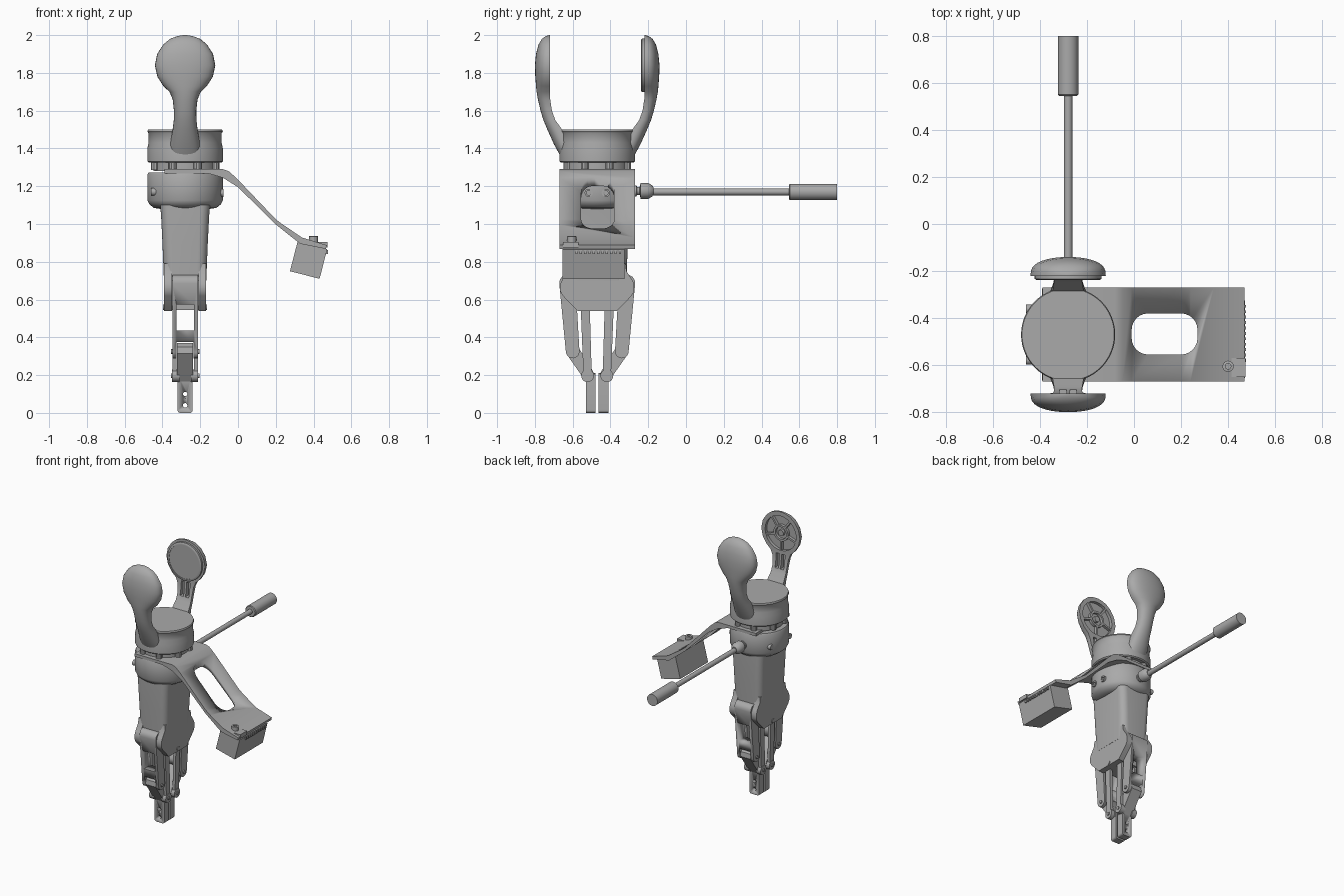
import bpy, bmesh, math
from mathutils import Vector, Matrix

if "Cube" in bpy.data.objects:
    bpy.data.objects.remove(bpy.data.objects["Cube"])

CX, CY = -0.28, -0.47          # main tool axis
grey = bpy.data.materials.new("mid grey")
grey.diffuse_color = (0.40, 0.40, 0.40, 1)
grey.use_nodes = True
grey.node_tree.nodes["Principled BSDF"].inputs["Base Color"].default_value = grey.diffuse_color


def finish(name, bm, smooth=True):
    bmesh.ops.recalc_face_normals(bm, faces=bm.faces)
    me = bpy.data.meshes.new(name)
    bm.to_mesh(me)
    bm.free()
    me.materials.append(grey)
    ob = bpy.data.objects.new(name, me)
    bpy.context.collection.objects.link(ob)
    if smooth:
        activate(ob)
        bpy.ops.object.shade_smooth_by_angle(angle=math.radians(35))
    return ob


def activate(ob):
    bpy.ops.object.select_all(action='DESELECT')
    ob.select_set(True)
    bpy.context.view_layer.objects.active = ob


def loft(name, rings):
    """Skin a list of equal-length closed rings and cap the ends."""
    bm = bmesh.new()
    vs = [[bm.verts.new(p) for p in r] for r in rings]
    n = len(vs[0])
    for a, b in zip(vs, vs[1:]):
        for i in range(n):
            bm.faces.new((a[i], a[(i + 1) % n], b[(i + 1) % n], b[i]))
    bm.faces.new(vs[0])
    bm.faces.new(vs[-1])
    return finish(name, bm)


def prism(name, pts, axis, a, b):
    """Extrude a 2D outline along x, y or z from a to b."""
    put = {'x': lambda p, t: (t, p[0], p[1]),
           'y': lambda p, t: (p[0], t, p[1]),
           'z': lambda p, t: (p[0], p[1], t)}[axis]
    return loft(name, [[put(p, t) for p in pts] for t in (a, b)])


def box(name, x0, x1, y0, y1, z0, z1):
    return prism(name, [(x0, y0), (x1, y0), (x1, y1), (x0, y1)], 'z', z0, z1)


def turned(name, axis, centre, profile, n=40):
    """Lathe (radius, position) pairs around an axis line."""
    rings = []
    for r, t in profile:
        ring = []
        for i in range(n):
            a = 2 * math.pi * i / n
            u, v = centre[0] + r * math.cos(a), centre[1] + r * math.sin(a)
            ring.append({'x': (t, u, v), 'y': (u, t, v), 'z': (u, v, t)}[axis])
        rings.append(ring)
    return loft(name, rings)


def capsule(p, q, rp, rq, n=10):
    """Outline around two circles."""
    d = Vector(q) - Vector(p)
    base = math.atan2(d.y, d.x)
    pts = []
    for c, r, start in ((p, rp, base + math.pi / 2), (q, rq, base - math.pi / 2)):
        for i in range(n + 1):
            a = start + math.pi * i / n
            pts.append((c[0] + r * math.cos(a), c[1] + r * math.sin(a)))
    return pts


def rounded(x0, x1, y0, y1, r, n=6):
    pts = []
    for k, (cx, cy) in enumerate(((x1 - r, y1 - r), (x0 + r, y1 - r), (x0 + r, y0 + r), (x1 - r, y0 + r))):
        for i in range(n + 1):
            a = math.pi / 2 * (k + i / n)
            pts.append((cx + r * math.cos(a), cy + r * math.sin(a)))
    return pts


def cut(ob, *cutters):
    for c in cutters:
        m = ob.modifiers.new("cut", 'BOOLEAN')
        m.operation, m.solver, m.object = 'DIFFERENCE', 'EXACT', c
        activate(ob)
        bpy.ops.object.modifier_apply(modifier=m.name)
        bpy.data.objects.remove(c)


# Hub, gap ring and lower collar
turned("upper_hub", 'z', (CX, CY), [(.192, 1.325), (.2, 1.332), (.2, 1.40), (.193, 1.43), (.193, 1.48), (.2, 1.49), (.196, 1.5)], 64)
turned("gap_ring", 'z', (CX, CY), [(.168, 1.28), (.168, 1.33)], 48)
for i in range(8):
    a = math.pi / 4 * (i + .5)
    turned("gap_lug", 'z', (CX + .172 * math.cos(a), CY + .172 * math.sin(a)), [(.022, 1.285), (.022, 1.33)], 10)
turned("lower_collar", 'z', (CX, CY), [(.13, 1.08), (.165, 1.085), (.19, 1.105), (.2, 1.125), (.2, 1.262), (.194, 1.272)], 64)
for i, dy in enumerate((-.045, .045)):
    turned("collar_screw", 'x', (CY + dy, 1.165), [(.022, CX + .18), (.022, CX + .204), (.012, CX + .204), (.012, CX + .196)], 14)
    turned("hub_screw", 'x', (CY + dy * 2.4, 1.17), [(.02, CX - .18), (.02, CX - .15)], 14)

# Two paddle arms: z, half width, outer offset, inner offset
ARM = [(1.36, .085, .195, .12), (1.42, .08, .228, .15), (1.5, .066, .264, .186), (1.55, .06, .285, .222),
       (1.6, .059, .30, .24), (1.66, .066, .314, .249), (1.70, .083, .321, .25), (1.73, .115, .324, .25),
       (1.78, .147, .328, .25), (1.84, .16, .33, .25), (1.90, .148, .324, .25), (1.95, .116, .311, .25),
       (1.98, .08, .293, .25), (1.995, .04, .272, .25), (2.0, .008, .256, .25)]
for s, label in ((-1, "front"), (1, "back")):
    rings = []
    for z, w, o, i in ARM:
        ring = []
        for k in range(21):
            a = math.pi * k / 20
            ring.append((CX + w * math.cos(a), CY + s * (i + (o - i) * max(0, math.sin(a)) ** .7), z))
        rings.append(ring)
    arm = loft(label + "_arm", rings)
    ys = sorted((CY + s * .2, CY + s * .272))
    cut(arm, turned("c", 'y', (CX, 1.84), [(.128, ys[0]), (.128, ys[1])]),
        *[box("c", CX + x - .014, CX + x + .014, ys[0], ys[1], 1.58, 1.685) for x in (-.022, .022)])
    activate(arm)
    bpy.ops.object.shade_smooth_by_angle(angle=math.radians(35))

# Open ribs in the front paddle, round pad in the back one
y0, y1 = CY - .275, CY - .252
turned("paddle_ring", 'y', (CX, 1.84), [(.06, y0), (.06, y1), (.045, y1), (.045, y0)])
turned("paddle_boss", 'y', (CX, 1.84), [(.022, y0), (.022, y1)], 16)
for i in range(5):
    rib = box("paddle_rib", .055, .132, y0, y1, -.007, .007)
    rib.data.transform(Matrix.Translation((CX, 0, 1.84)) @ Matrix.Rotation(math.radians(72 * i + 18), 4, 'Y'))
turned("paddle_pad", 'y', (CX, 1.84), [(.142, CY + .275), (.142, CY + .237), (.134, CY + .232), (.126, CY + .232), (.126, CY + .235)], 48)

# Side handle with fitting and grip
turned("handle_fitting", 'y', (CX, 1.175), [(.03, -.30), (.03, -.262), (.022, -.26), (.022, -.245), (.042, -.24), (.042, -.2), (.03, -.18), (.02, -.172)], 24)
turned("handle_rod", 'y', (CX, 1.17), [(.018, -.2), (.018, .56)], 24)
turned("handle_grip", 'y', (CX, 1.17), [(.038, .545), (.043, .55), (.043, .8)], 32)

# Bent bracket with a rounded slot
plate = prism("bracket", [(-.39, 1.29), (-.08, 1.29), (-.05, 1.28), (-.01, 1.245), (.2, 1.025), (.24, .995), (.34, .928), (.47, .888),
                          (.465, .868), (.33, .895), (.285, .93), (.2, .998), (.0, 1.195), (-.08, 1.245), (-.16, 1.268), (-.39, 1.268)], 'y', -.67, -.27)
cut(plate, prism("c", rounded(-.01, .27, -.555, -.38, .07), 'z', .8, 1.4))

# Sensor box under the bracket, with pins and a plug
prism("sensor_box", [(.315, .905), (.472, .866), (.432, .71), (.275, .75)], 'y', -.655, -.325)
for i in range(11):
    y = -.58 + i * .023
    box("box_pin", .452, .477, y - .006, y + .006, .842, .862)
box("plug_base", .36, .475, -.65, -.57, .875, .905)
turned("plug_post", 'z', (.4, -.605), [(.024, .88), (.024, .935), (.012, .937), (.012, .92)], 16)

# Tapered body column
loft("body_column", [[(x, y, z) for x, y in rounded(CX - w, CX + w, CY - d, CY + d, .05)]
                     for z, w, d in ((.70, .112, .155), (.9, .120, .162), (1.04, .127, .165), (1.1, .132, .165))])

# Palm: two cheek plates around a core
HALF = [(.105, .54), (.182, .62), (.196, .645), (.196, .68), (.185, .705), (.155, .75), (.15, .79)]
outline = [(CY + u, z) for u, z in HALF] + [(CY - u, z) for u, z in reversed(HALF)]
for s in (-1, 1):
    prism("palm_cheek", outline, 'x', CX + s * .07, CX + s * .111)
    turned("palm_pin", 'x', (CY, .56), [(.015, CX + s * .10), (.015, CX + s * .116)], 14)
box("palm_core", CX - .071, CX + .071, CY - .1, CY + .1, .545, .76)

# Pair of linkage fingers
for s in (-1, 1):
    def flip(pts):
        return [(CY + s * u, z) for u, z in pts]
    # outer link with window and fork
    link = prism("outer_link", flip(capsule((.158, .688), (.13, .325), .043, .036)), 'x', CX - .068, CX + .068)
    cut(link, box("c", CX - .046, CX + .046, CY - .4, CY + .4, .435, .575),
        box("c", CX - .045, CX + .045, CY - .4, CY + .4, .2, .375))
    # coupler between the outer link and the tip
    prism("coupler", flip([(.13, .37), (.105, .355), (.03, .235), (.012, .2), (.012, .17), (.06, .165), (.165, .315), (.16, .35)]),
          'x', CX - .042, CX + .042)
    # finger tip with two screw holes
    tip = prism("finger_tip", rounded(CX - .04, CX + .04, 0, .21, .014), 'y', *sorted((CY + s * .008, CY + s * .06)))
    cut(tip, *[turned("c", 'y', (CX, z), [(.012, -.8), (.012, -.2)], 12) for z in (.04, .1)])
    for side in (-1, 1):
        # inner link plates and pivot pins
        xa, xb = CX + side * .046, CX + side * .067
        prism("inner_link", flip(capsule((.064, .58), (.051, .2), .024, .022)), 'x', xa, xb)
        turned("tip_joint", 'x', (CY + s * .051, .197), [(.034, CX + side * .03), (.034, CX + side * .069)], 20)
        for u, z in ((.051, .197), (.13, .325)):
            turned("pivot_pin", 'x', (CY + s * u, z), [(.012, CX + side * .05), (.012, CX + side * .075)], 12)
